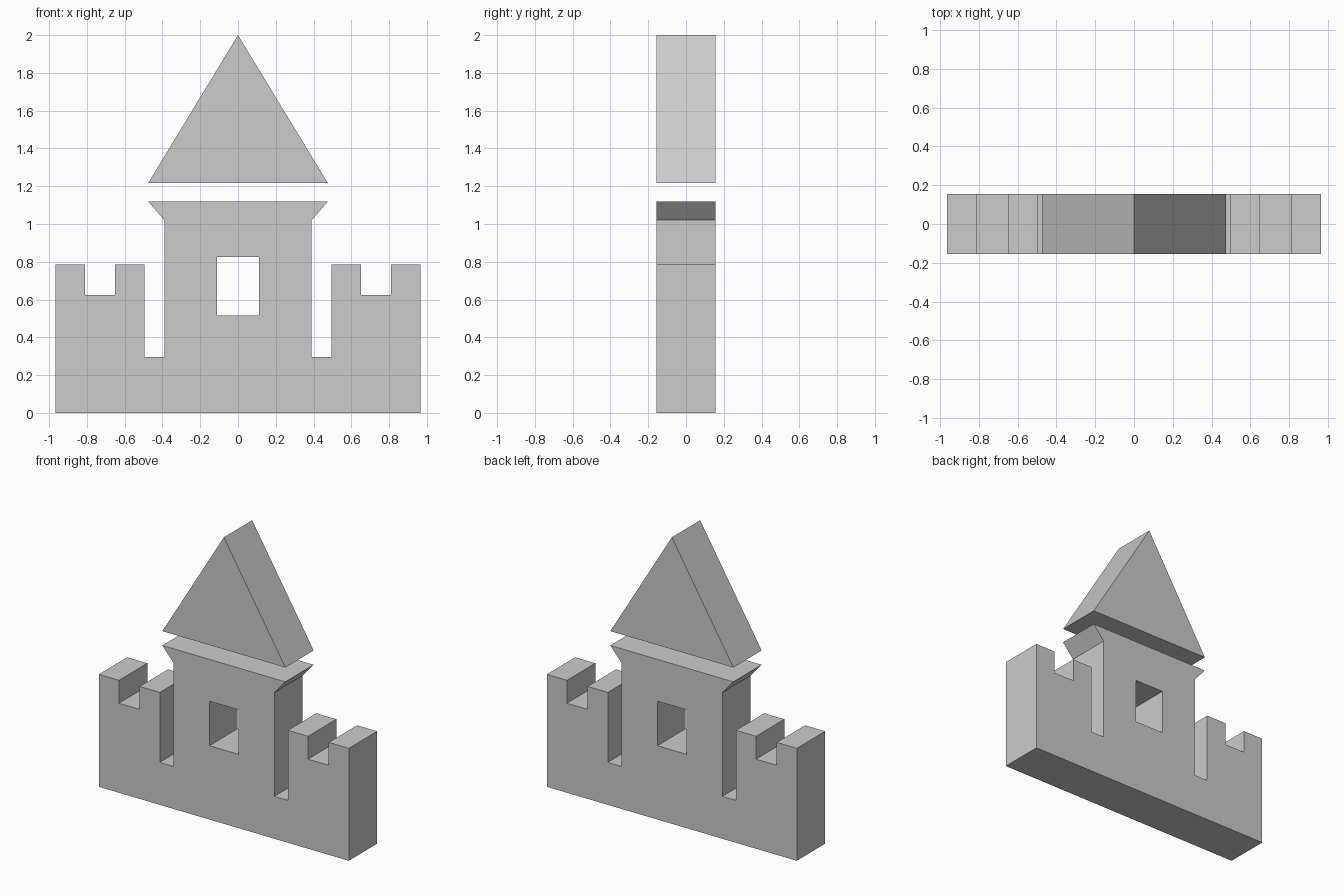
import bpy
import bmesh
import math
from mathutils import Matrix

cube = bpy.data.objects.get("Cube")
if cube:
    bpy.data.objects.remove(cube, do_unlink=True)

HALF_DEPTH = 0.156

stone = bpy.data.materials.new("grey stone")
stone.use_nodes = True
GREY = (0.6, 0.6, 0.6, 1)
stone.diffuse_color = GREY
stone.node_tree.nodes["Principled BSDF"].inputs["Base Color"].default_value = GREY


def mirrored(half):
    """Close a right-hand outline with its mirror image, sharing points on x = 0."""
    return half + [(-x, z) for x, z in reversed(half) if x > 0]


def slab(name, *outlines):
    """Extrude flat outlines through the depth; inner outlines become holes."""
    curve = bpy.data.curves.new(name, 'CURVE')
    curve.dimensions = '2D'
    curve.fill_mode = 'BOTH'
    curve.extrude = HALF_DEPTH
    for outline in outlines:
        spline = curve.splines.new('POLY')
        spline.points.add(len(outline) - 1)
        for point, (x, z) in zip(spline.points, outline):
            point.co = (x, z, 0, 1)
        spline.use_cyclic_u = True
        spline.use_smooth = False
    temp = bpy.data.objects.new(name + " outline", curve)
    mesh = bpy.data.meshes.new_from_object(temp)
    bpy.data.objects.remove(temp)
    bpy.data.curves.remove(curve)

    # Stand the slab upright and tidy it into a closed, flat-shaded solid
    bm = bmesh.new()
    bm.from_mesh(mesh)
    bm.transform(Matrix.Rotation(math.pi / 2, 4, 'X'))
    bmesh.ops.remove_doubles(bm, verts=bm.verts, dist=0.0001)
    bmesh.ops.dissolve_limit(bm, angle_limit=0.01, verts=bm.verts, edges=bm.edges)
    bmesh.ops.recalc_face_normals(bm, faces=bm.faces)
    for face in bm.faces:
        face.smooth = False
        face.material_index = 0
    bm.to_mesh(mesh)
    bm.free()
    mesh.name = name
    mesh.materials.clear()
    mesh.materials.append(stone)
    obj = bpy.data.objects.new(name, mesh)
    bpy.context.collection.objects.link(obj)
    return obj


# Battlement wall and central tower with flared top and window
wall = mirrored([
    (0.965, 0), (0.965, 0.785), (0.81, 0.785), (0.81, 0.625),
    (0.65, 0.625), (0.65, 0.785), (0.495, 0.785), (0.495, 0.296),
    (0.39, 0.296), (0.39, 1.02), (0.475, 1.118),
])
window = mirrored([(0.112, 0.515), (0.112, 0.826)])
slab("castle_wall", wall, window)

# Separate pointed roof floating above the tower
slab("tower_roof", mirrored([(0.475, 1.218), (0, 2)]))
